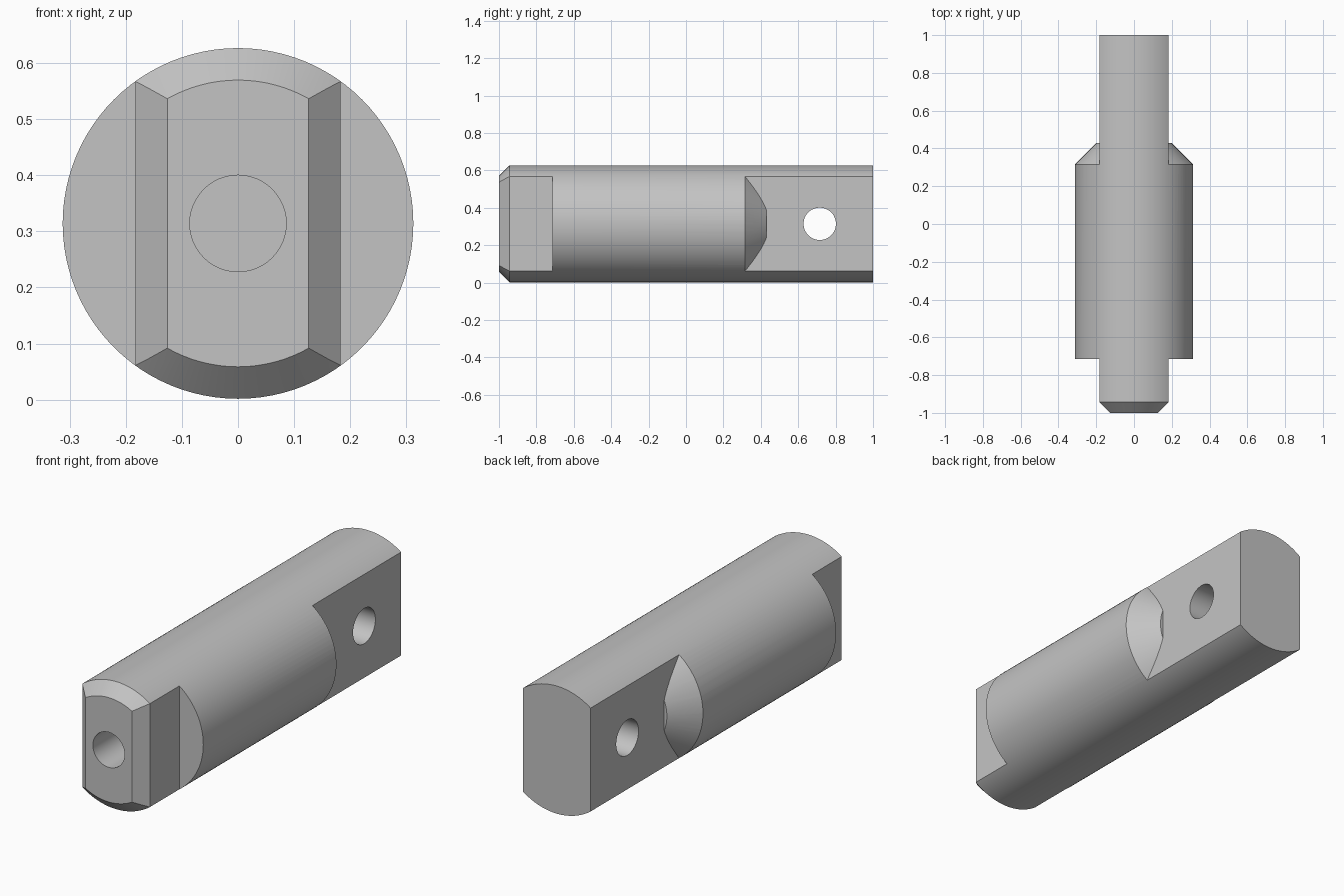
import bpy, bmesh, math
from mathutils import Matrix, Vector

if "Cube" in bpy.data.objects:
    bpy.data.objects.remove(bpy.data.objects["Cube"])

R, CZ = 0.3125, 0.314      # shaft radius and axis height
FLAT = 0.183               # half width across the flats
steel = bpy.data.materials.new("grey steel")
steel.use_nodes = True
steel.diffuse_color = (0.55, 0.55, 0.55, 1)
steel.node_tree.nodes["Principled BSDF"].inputs["Base Color"].default_value = (0.55, 0.55, 0.55, 1)


def make(name, bm, helper=True):
    bmesh.ops.recalc_face_normals(bm, faces=bm.faces)
    mesh = bpy.data.meshes.new(name)
    bm.to_mesh(mesh)
    bm.free()
    mesh.materials.append(steel)
    ob = bpy.data.objects.new(name, mesh)
    bpy.context.collection.objects.link(ob)
    ob.hide_render = helper
    return ob


def lathe(name, profile, steps=96, helper=True):
    """Turn (radius, y) points around the shaft axis."""
    bm = bmesh.new()
    verts = [bm.verts.new((r, y, 0)) for r, y in profile]
    edges = [bm.edges.new(pair) for pair in zip(verts, verts[1:])]
    bmesh.ops.spin(bm, geom=verts + edges, axis=(0, 1, 0), cent=(0, 0, 0),
                   angle=2 * math.pi, steps=steps)
    bmesh.ops.remove_doubles(bm, verts=bm.verts, dist=1e-5)
    rims = [e for e in bm.edges if e.is_boundary]
    bmesh.ops.holes_fill(bm, edges=rims, sides=0)
    bmesh.ops.translate(bm, verts=bm.verts, vec=(0, 0, CZ))
    return make(name, bm, helper)


def prism(name, outline, side):
    """Extrude an (x, y) outline through the full height, on one side."""
    bm = bmesh.new()
    face = bm.faces.new([bm.verts.new((x * side, y, -0.2)) for x, y in outline])
    ext = bmesh.ops.extrude_face_region(bm, geom=[face])["geom"]
    top = [v for v in ext if isinstance(v, bmesh.types.BMVert)]
    bmesh.ops.translate(bm, verts=top, vec=(0, 0, 1))
    return make(name, bm)


def cut(ob, cutter):
    mod = ob.modifiers.new("cut", 'BOOLEAN')
    mod.operation, mod.solver, mod.object = 'DIFFERENCE', 'EXACT', cutter
    bpy.context.view_layer.update()
    graph = bpy.context.evaluated_depsgraph_get()
    mesh = bpy.data.meshes.new_from_object(ob.evaluated_get(graph))
    ob.modifiers.clear()
    ob.data = mesh
    bpy.data.objects.remove(cutter)


# Turned shaft with a chamfered nose
shaft = lathe("shaft", [(R - 0.057, -1), (R, -0.943), (R, 1)], helper=False)

for side in (-1, 1):
    # Front flats with chamfered nose edges
    cut(shaft, prism("front_flat_cutter",
                     [(FLAT - 0.157, -1.1), (FLAT, -0.943), (FLAT, -0.715),
                      (0.5, -0.715), (0.5, -1.1)], side))
    # Rear flats, leaving a tapered shoulder
    rear = prism("rear_flat_cutter", [(FLAT, 0.3), (FLAT, 1.1), (0.5, 1.1), (0.5, 0.3)], side)
    cut(rear, lathe("shoulder_taper", [(R + 0.1, 0.215), (R - 0.115, 0.43)]))
    cut(shaft, rear)

# Blind bore in the nose
cut(shaft, lathe("bore_cutter", [(0.086, -1.1), (0.086, -0.5)], 48))

# Cross hole through the rear flats
pin = lathe("cross_hole_cutter", [(0.0865, -0.5), (0.0865, 0.5)], 48)
pin.data.transform(Matrix.Translation(Vector((0, 0.715, CZ))) @ Matrix.Rotation(math.pi / 2, 4, 'Z')
                   @ Matrix.Translation(Vector((0, 0, -CZ))))
cut(shaft, pin)

bpy.ops.object.select_all(action='DESELECT')
shaft.select_set(True)
bpy.context.view_layer.objects.active = shaft
bpy.ops.object.shade_smooth_by_angle(angle=math.radians(20))
